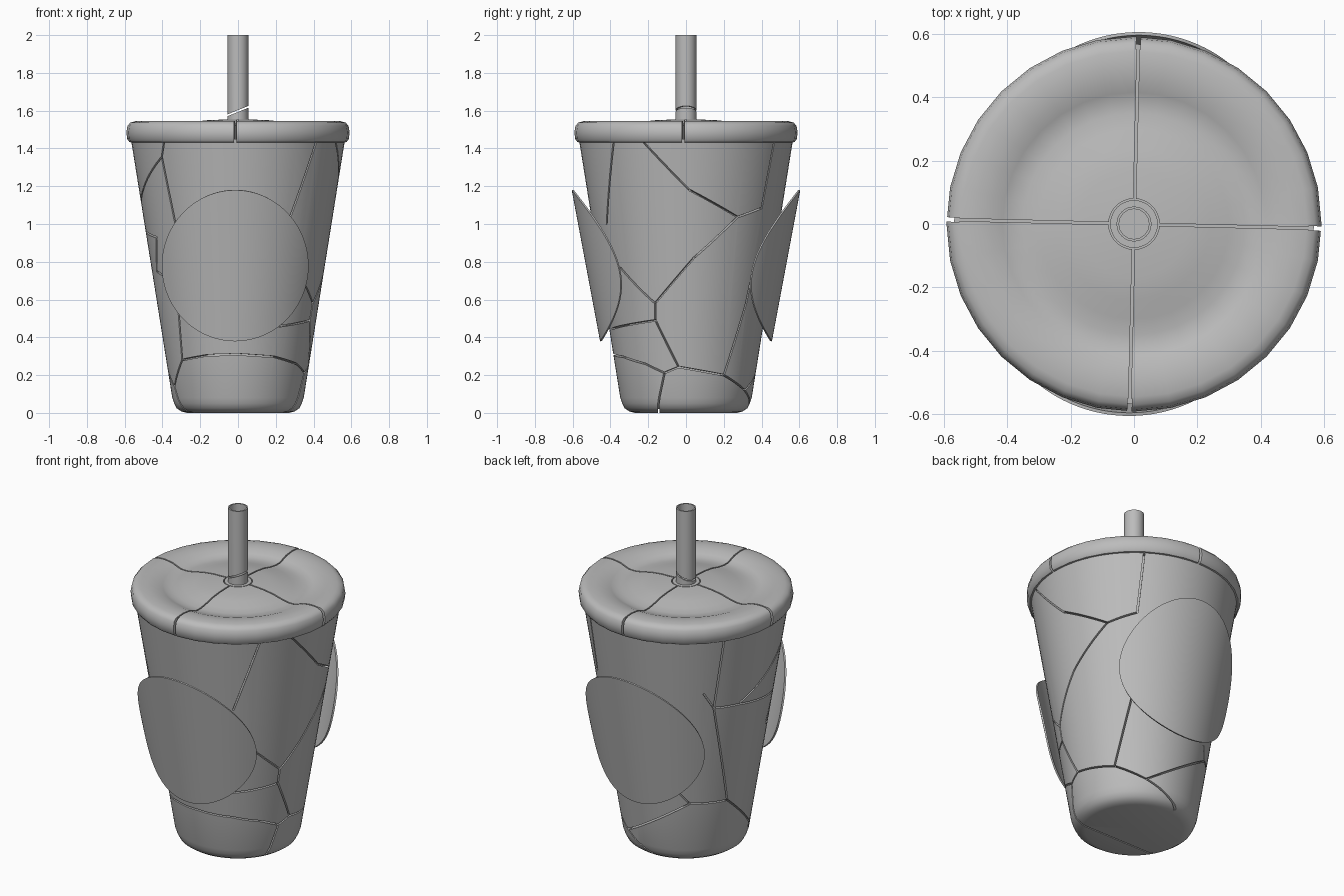
import bpy, bmesh
from math import sin, cos, pi, radians, sqrt
from mathutils import Vector, Matrix

cube = bpy.data.objects.get("Cube")
if cube:
    bpy.data.objects.remove(cube)

grey = bpy.data.materials.new("plain_grey")
grey.use_nodes = True
grey.diffuse_color = (0.5, 0.5, 0.5, 1)
grey.node_tree.nodes["Principled BSDF"].inputs["Base Color"].default_value = (0.5, 0.5, 0.5, 1)


def make_object(name, bm):
    mesh = bpy.data.meshes.new(name)
    bmesh.ops.remove_doubles(bm, verts=bm.verts, dist=0.0001)
    bmesh.ops.recalc_face_normals(bm, faces=bm.faces)
    bm.to_mesh(mesh)
    bm.free()
    mesh.materials.append(grey)
    obj = bpy.data.objects.new(name, mesh)
    bpy.context.collection.objects.link(obj)
    return obj


def lathe(name, profile, sides, closed=False):
    """Spin an (r, z) profile around the z axis."""
    bm = bmesh.new()
    verts = [bm.verts.new((r, 0, z)) for r, z in profile]
    pairs = list(zip(verts, verts[1:])) + ([(verts[-1], verts[0])] if closed else [])
    edges = [bm.edges.new(p) for p in pairs]
    bmesh.ops.spin(bm, geom=verts + edges, axis=(0, 0, 1), cent=(0, 0, 0),
                   angle=2 * pi, steps=sides)
    return make_object(name, bm)


def add_box(bm, size, matrix):
    bmesh.ops.create_cube(bm, size=1, matrix=matrix @ Matrix.Diagonal((*size, 1)))


def activate(obj):
    bpy.ops.object.select_all(action='DESELECT')
    obj.select_set(True)
    bpy.context.view_layer.objects.active = obj


def smooth(obj, angle=35):
    activate(obj)
    bpy.ops.object.shade_smooth_by_angle(angle=radians(angle))


def carve(obj, bm):
    """Subtract the cutter boxes from the object."""
    cutter = make_object("crack_cutter", bm)
    cutter.hide_render = True
    mod = obj.modifiers.new("cracks", 'BOOLEAN')
    mod.operation, mod.solver, mod.use_self = 'DIFFERENCE', 'EXACT', True
    mod.object = cutter
    activate(obj)
    bpy.ops.object.modifier_apply(modifier=mod.name)
    bpy.data.objects.remove(cutter)


# Tapered cup body
def cup_point(angle, z):
    r = min(0.335 + 0.16 * z, 0.30 + z)
    return Vector((r * cos(radians(angle)), r * sin(radians(angle)), z))


cup = lathe("cup_body", [(0, 0), (0.27, 0), (0.30, 0.008), (0.325, 0.025), (0.338, 0.05),
                         (0.348, 0.08), (0.567, 1.45), (0, 1.45)], 96)

# Crack paths on the cup wall as (angle, height)
paths = [
    [(227, 1.46), (223, 1.355), (228, 1.0)],
    [(223, 1.355), (198, 1.19), (162, 1.0)],
    [(136, 1.1), (143, 1.0), (162, 0.99), (207, 0.93), (199, 0.75), (212, 0.72),
     (222, 0.58), (219, 0.28), (200, 0.14), (208, 0.01)],
    [(147, 1.46), (143, 1.0), (160, 0.375)],
    [(200, 0.14), (160, 0.375), (128, 0.385), (61, 0.12)],
    [(128, 0.385), (120, 0.45)],
    [(219, 0.28), (245, 0.305), (270, 0.31), (300, 0.297), (325, 0.26), (342, 0.212),
     (354, 0.243), (393, 0.2), (421, 0.12), (458, 0.01)],
    [(342, 0.212), (332, 0.01)],
    [(393, 0.2), (408, 0.58), (410, 0.7)],
    [(354, 0.243), (337, 0.49), (310, 0.465), (286, 0.445)],
    [(337, 0.49), (337.5, 0.58), (311, 0.767)],
    [(337.5, 0.58), (365, 0.82), (393, 1.037), (412, 1.085), (416, 1.46)],
    [(393, 1.037), (362, 1.18), (334, 1.46)],
    [(318, 1.46), (302, 1.0)],
]
bm = bmesh.new()
for path in paths:
    for a, b in zip(path, path[1:]):
        p, q = cup_point(*a), cup_point(*b)
        mid = (p + q) / 2
        along = (q - p).normalized()
        out = Vector((mid.x, mid.y, 0))
        out = (out - along * out.dot(along)).normalized()
        frame = Matrix((along, out.cross(along), out)).transposed().to_4x4()
        add_box(bm, ((q - p).length + 0.006, 0.009, 0.2),
                Matrix.Translation(mid + out * 0.07) @ frame)
# Straight crack across the cup floor
add_box(bm, (0.6, 0.007, 0.04), Matrix.Translation((0, -0.145, 0)))
carve(cup, bm)
smooth(cup)

# Rounded lid with a shallow groove, a low dome and a straw hole
lid = lathe("lid", [(0.08, 1.43), (0.555, 1.43), (0.575, 1.434), (0.587, 1.45), (0.591, 1.485),
                    (0.585, 1.52), (0.57, 1.537), (0.545, 1.544), (0.50, 1.546), (0.45, 1.54),
                    (0.415, 1.527), (0.39, 1.518), (0.35, 1.517), (0.30, 1.525), (0.24, 1.54),
                    (0.17, 1.549), (0.08, 1.553)], 32, closed=True)
bm = bmesh.new()
for k in range(4):
    turn = Matrix.Rotation(radians(90 * k - 1.4), 4, 'Z')
    add_box(bm, (0.56, 0.008, 0.4), turn @ Matrix.Translation((0.33, 0, 1.5)))
    add_box(bm, (0.1, 0.014, 0.4), turn @ Matrix.Translation((0.6, 0, 1.5)))
carve(lid, bm)
smooth(lid, 40)

# Collar filling the straw hole
smooth(lathe("straw_collar", [(0, 1.44), (0.075, 1.44), (0.075, 1.553), (0, 1.553)], 32))

# Hollow straw, snapped by a slanted crack
straw = lathe("straw", [(0.055, 1.5), (0.055, 2.0), (0.047, 2.0), (0.047, 1.5)], 32, closed=True)
bm = bmesh.new()
add_box(bm, (0.3, 0.3, 0.009),
        Matrix.Translation((0, 0, 1.598)) @ Matrix.Rotation(radians(-22), 4, 'Y'))
carve(straw, bm)
smooth(straw)


# Round badge plates curved around the front and back
def badge(name, side):
    bm = bmesh.new()
    cols, rows = 72, 10
    grid = []
    for i in range(cols + 1):
        t = pi * i / cols
        x, half = -0.385 * cos(t), 0.40 * sin(t)
        column = []
        for j in range(rows + 1):
            z = 0.78 + half * (2 * j / rows - 1)
            r = 0.45 + (z - 0.38) * 0.1875
            column.append(bm.verts.new((side * (x - 0.015), -side * sqrt(r * r - x * x), z)))
        grid.append(column)
    for c, d in zip(grid, grid[1:]):
        for j in range(rows):
            bm.faces.new((c[j], d[j], d[j + 1], c[j + 1]))
    obj = make_object(name, bm)
    mod = obj.modifiers.new("thickness", 'SOLIDIFY')
    mod.thickness, mod.offset = 0.01, 0
    activate(obj)
    bpy.ops.object.modifier_apply(modifier=mod.name)
    smooth(obj)


badge("front_badge", 1)
badge("back_badge", -1)
